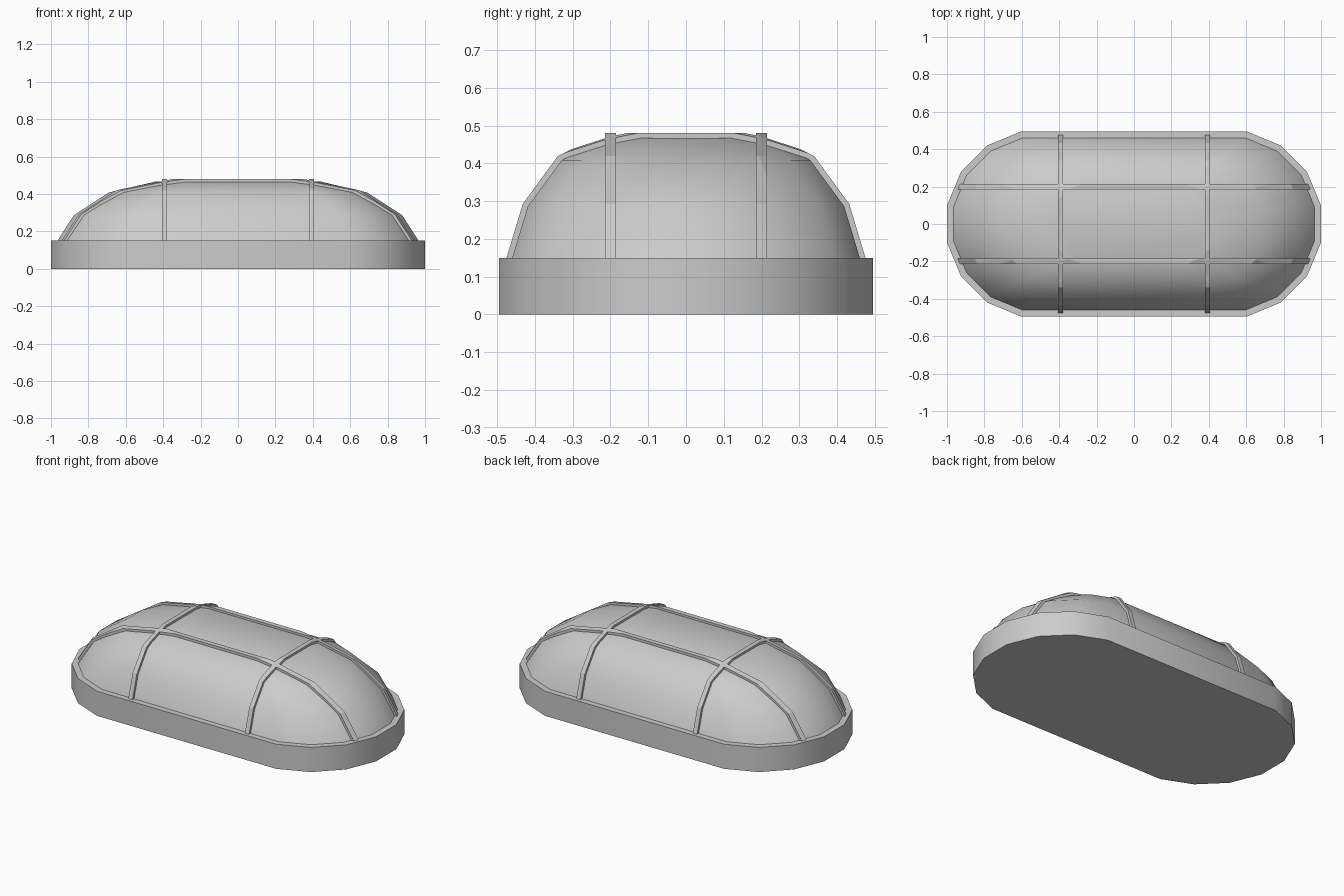
import bpy, bmesh, math

if "Cube" in bpy.data.objects:
    bpy.data.objects.remove(bpy.data.objects["Cube"])

BASE_H = 0.15
# dome profile: outline scale, height fraction
PROFILE = [(1.0, 0.0), (0.91, 0.43), (0.715, 0.815), (0.455, 1.0)]


def outline(half_width):
    """Stadium with faceted 16-gon ends."""
    r = half_width / math.cos(math.radians(11.25))
    pts = []
    for i in range(16):
        a = math.radians(11.25 + 22.5 * i)
        x = r * math.cos(a)
        pts.append((x + math.copysign(0.505, x), r * math.sin(a)))
    return pts


def loft(rings):
    """Closed bmesh skinned through equal-length rings."""
    bm = bmesh.new()
    loops = [[bm.verts.new(p) for p in ring] for ring in rings]
    n = len(loops[0])
    for lo, hi in zip(loops, loops[1:]):
        for i in range(n):
            j = (i + 1) % n
            bm.faces.new((lo[i], lo[j], hi[j], hi[i]))
    bm.faces.new(loops[0][::-1])
    bm.faces.new(loops[-1])
    return bm


def dome(half_width, top):
    pts = outline(half_width)
    return loft([[(x * k, y * k, BASE_H + (top - BASE_H) * h) for x, y in pts]
                 for k, h in PROFILE])


def finish(bm, name, smooth=None):
    bmesh.ops.recalc_face_normals(bm, faces=bm.faces)
    me = bpy.data.meshes.new(name)
    bm.to_mesh(me)
    bm.free()
    ob = bpy.data.objects.new(name, me)
    bpy.context.collection.objects.link(ob)
    if smooth:
        bpy.ops.object.select_all(action='DESELECT')
        ob.select_set(True)
        bpy.context.view_layer.objects.active = ob
        bpy.ops.object.shade_smooth_by_angle(angle=math.radians(smooth))
    return ob


def cage_bar(name, axis, pos, width):
    """Thin slice of a slightly larger dome, hugging the cover."""
    bm = dome(0.475, 0.48)
    for side in (-1, 1):
        co, no = [0, 0, 0], [0, 0, 0]
        co[axis], no[axis] = pos + side * width / 2, side
        geom = bm.verts[:] + bm.edges[:] + bm.faces[:]
        cut = bmesh.ops.bisect_plane(bm, geom=geom, plane_co=co, plane_no=no,
                                     clear_outer=True)
        edges = [e for e in cut['geom_cut'] if isinstance(e, bmesh.types.BMEdge)]
        bmesh.ops.holes_fill(bm, edges=edges)
    finish(bm, name)


# base plate
base_pts = outline(0.495)
finish(loft([[(x, y, z) for x, y in base_pts] for z in (0, BASE_H)]), "base", 30)

# glass cover
finish(dome(0.46, 0.467), "glass_cover", 50)

# guard bars across and along
for s, side in ((-1, "low"), (1, "high")):
    cage_bar("cross_bar_" + side, 0, s * 0.393, 0.028)
    cage_bar("long_bar_" + side, 1, s * 0.2, 0.03)
